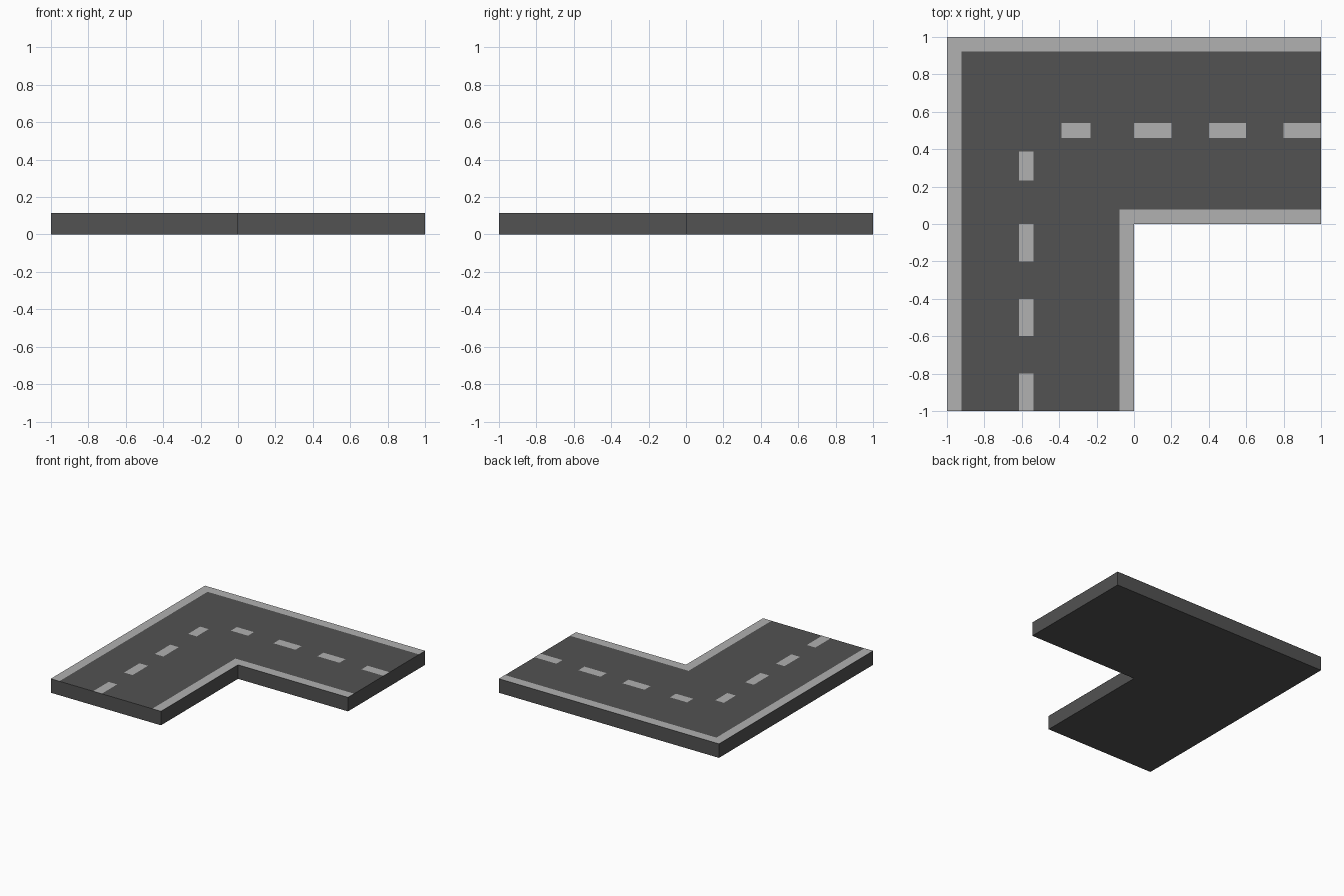
import bpy
import bmesh

if "Cube" in bpy.data.objects:
    bpy.data.objects.remove(bpy.data.objects["Cube"])

HEIGHT = 0.115   # slab thickness
LINE = 0.078     # painted line width
LIFT = 0.001     # paint sits just above the asphalt


def material(name, value):
    mat = bpy.data.materials.new(name)
    mat.diffuse_color = (value, value, value, 1)
    mat.use_nodes = True
    mat.node_tree.nodes["Principled BSDF"].inputs["Base Color"].default_value = mat.diffuse_color
    return mat


def build(name, outlines, z, mat, depth=0):
    """Flat outlines at height z, optionally extruded up by depth."""
    bm = bmesh.new()
    for outline in outlines:
        face = bm.faces.new([bm.verts.new((x, y, z)) for x, y in outline])
        if depth:
            ext = bmesh.ops.extrude_face_region(bm, geom=[face], use_keep_orig=True)
            top = [g for g in ext["geom"] if isinstance(g, bmesh.types.BMVert)]
            bmesh.ops.translate(bm, verts=top, vec=(0, 0, depth))
    if depth:
        bmesh.ops.recalc_face_normals(bm, faces=bm.faces)
    else:
        for face in bm.faces:
            face.normal_update()
            if face.normal.z < 0:
                face.normal_flip()
    mesh = bpy.data.meshes.new(name)
    bm.to_mesh(mesh)
    bm.free()
    mesh.materials.append(mat)
    obj = bpy.data.objects.new(name, mesh)
    bpy.context.collection.objects.link(obj)
    return obj


def rect(x0, x1, y0, y1):
    return [(x0, y0), (x1, y0), (x1, y1), (x0, y1)]


def corner_line(x, y, w):
    """L-shaped stripe running from (x, -1) up to y, then right to x = 1."""
    return [(x, -1), (x + w, -1), (x + w, y - w), (1, y - w), (1, y), (x, y)]


asphalt = material("asphalt", 0.084)
paint = material("paint", 0.44)

# L-shaped road slab
build("road_slab", [corner_line(-1, 1, 1)], 0, asphalt, HEIGHT)

# Outer and inner edge lines
build("outer_edge_line", [corner_line(-1, 1, LINE)], HEIGHT + LIFT, paint)
build("inner_edge_line", [corner_line(-LINE, LINE, LINE)], HEIGHT + LIFT, paint)

# Lane dashes along both legs, with shorter ones near the corner
half = LINE / 2
spans_x = [(-0.388, -0.232), (0, 0.2), (0.4, 0.6), (0.8, 1)]
spans_y = [(0.232, 0.388), (-0.2, 0), (-0.6, -0.4), (-1, -0.8)]
build("lane_dashes_right", [rect(a, b, 0.5 - half, 0.5 + half) for a, b in spans_x],
      HEIGHT + LIFT, paint)
build("lane_dashes_front", [rect(-0.577 - half, -0.577 + half, a, b) for a, b in spans_y],
      HEIGHT + LIFT, paint)
